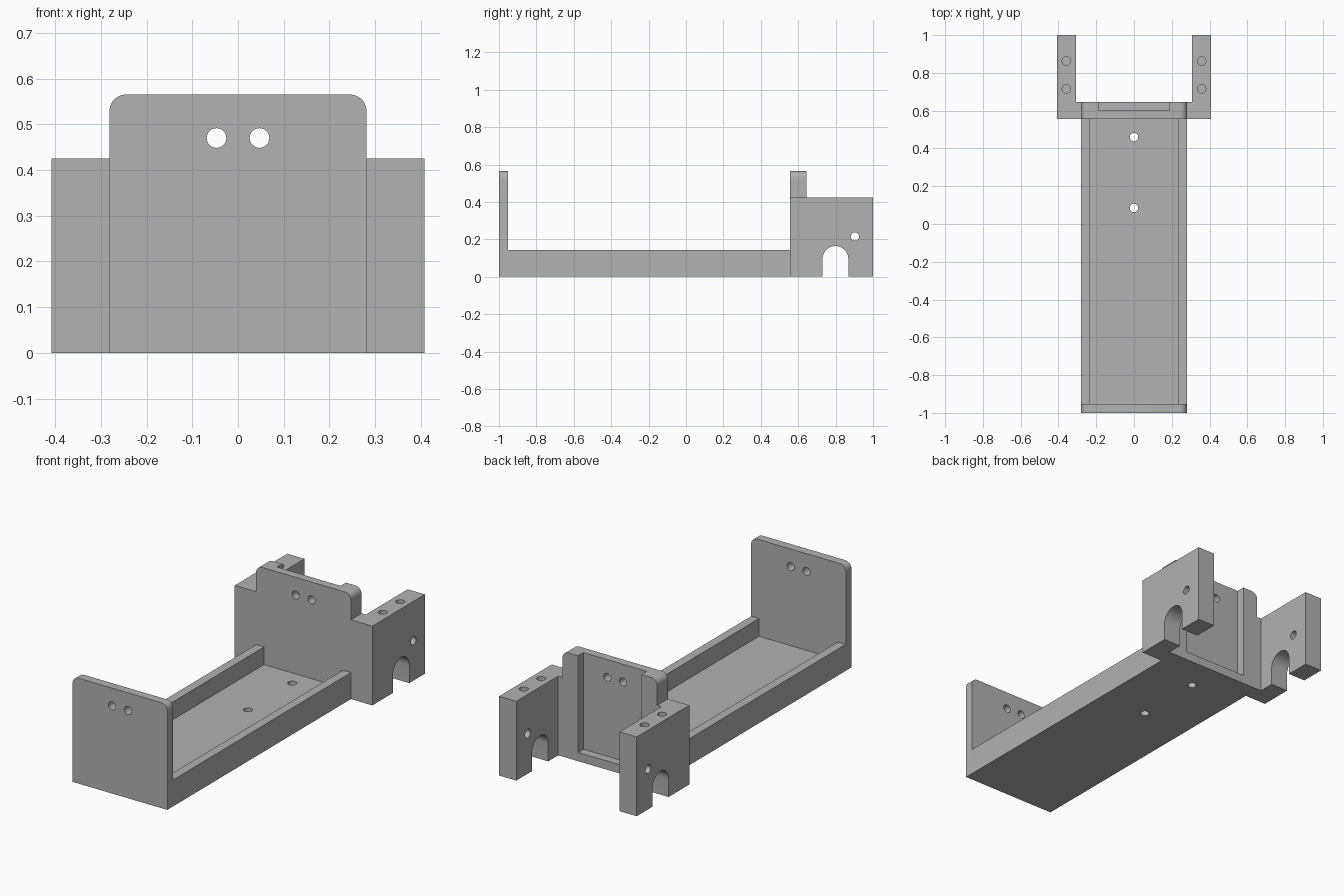
import bpy, bmesh
from math import sin, cos, pi, radians
from mathutils import Vector

cube = bpy.data.objects.get("Cube")
if cube:
    bpy.data.objects.remove(cube)

grey = bpy.data.materials.new("plain_grey")
grey.use_nodes = True
colour = (0.445, 0.445, 0.445, 1)
grey.diffuse_color = colour
grey.node_tree.nodes["Principled BSDF"].inputs["Base Color"].default_value = colour

# Shared sizes
HALF, THICK, TOP, SHOULDER = 0.281, 0.047, 0.565, 0.425
REAR, REAR_BACK = 0.555, 0.645
HOLE = 0.0225
SIDES = 32


def prism(name, profile, axis, lo, hi):
    """Extrude a flat profile along an axis; the profile uses the other two axes in order."""
    bm = bmesh.new()

    def place(u, v, w):
        p = [u, v]
        p.insert("xyz".index(axis), w)
        return Vector(p)

    face = bm.faces.new([bm.verts.new(place(u, v, lo)) for u, v in profile])
    new = bmesh.ops.extrude_face_region(bm, geom=[face])["geom"]
    shift = place(0, 0, hi - lo)
    bmesh.ops.translate(bm, vec=shift, verts=[g for g in new if isinstance(g, bmesh.types.BMVert)])
    bmesh.ops.recalc_face_normals(bm, faces=bm.faces)
    mesh = bpy.data.meshes.new(name)
    bm.to_mesh(mesh)
    bm.free()
    mesh.materials.append(grey)
    obj = bpy.data.objects.new(name, mesh)
    bpy.context.collection.objects.link(obj)
    return obj


def arc(cu, cv, r, start, end, steps):
    return [(cu + r * cos(radians(start + (end - start) * i / steps)),
             cv + r * sin(radians(start + (end - start) * i / steps))) for i in range(steps + 1)]


def rect(u0, u1, v0, v1):
    return [(u0, v0), (u1, v0), (u1, v1), (u0, v1)]


def hole(cu, cv, axis, lo, hi, r=HOLE):
    return prism("hole_cutter", arc(cu, cv, r, 0, 360, SIDES)[:-1], axis, lo, hi)


def combine(obj, others, operation):
    """Apply boolean operations and remove the helper objects."""
    for other in others:
        mod = obj.modifiers.new("combine", "BOOLEAN")
        mod.operation, mod.solver, mod.object = operation, "EXACT", other
        bpy.context.view_layer.update()
        graph = bpy.context.evaluated_depsgraph_get()
        mesh = bpy.data.meshes.new_from_object(obj.evaluated_get(graph))
        obj.modifiers.clear()
        obj.data = mesh
        bpy.data.objects.remove(other)


def wire_holes(lo, hi):
    return [hole(s * 0.047, 0.47, "y", lo, hi, 0.0215) for s in (-1, 1)]


R = 0.036
rounded_top = arc(HALF - R, TOP - R, R, 0, 90, 10) + arc(R - HALF, TOP - R, R, 90, 180, 10)

# Front plate with rounded top corners and two holes
front_plate = prism("front_plate", [(-HALF, 0), (HALF, 0)] + rounded_top, "y", -1, THICK - 1)
combine(front_plate, wire_holes(-1.1, -0.9), "DIFFERENCE")

# Open channel tray with two screw holes in its floor
inner, wall = HALF - THICK, 0.142
tray = prism("tray", [(-HALF, 0), (HALF, 0), (HALF, wall), (inner, wall), (inner, THICK),
                      (-inner, THICK), (-inner, wall), (-HALF, wall)], "y", THICK - 1, REAR)
combine(tray, [hole(0, y, "z", -0.1, 0.1) for y in (0.085, 0.46)], "DIFFERENCE")

# Rear bracket: shouldered plate joined to two arms with arched slots
OUTER, ARM_IN = 0.408, 0.306
rear_bracket = prism("rear_bracket", [(-OUTER, 0), (OUTER, 0), (OUTER, SHOULDER), (HALF, SHOULDER)]
                     + rounded_top + [(-HALF, SHOULDER), (-OUTER, SHOULDER)], "y", REAR, REAR_BACK)
arch = arc(0.799, 0.095, 0.069, 180, 0, 20)
arm_side = [(REAR, 0), (0.73, 0)] + arch + [(0.868, 0), (1, 0), (1, SHOULDER), (REAR, SHOULDER)]
combine(rear_bracket, [prism("arm", arm_side, "x", *sorted((s * ARM_IN, s * OUTER)))
                       for s in (-1, 1)], "UNION")

# Rear recess, wire holes, cross pin hole and blind screw holes
cuts = [prism("recess_cutter", rect(-0.188, 0.188, THICK, 0.7), "y", 0.6, 0.7)]
cuts += wire_holes(0.5, 0.7)
cuts += [hole(0.903, 0.215, "x", -0.5, 0.5)]
cuts += [hole(s * 0.358, y, "z", 0.26, 0.5) for s in (-1, 1) for y in (0.715, 0.863)]
combine(rear_bracket, cuts, "DIFFERENCE")

# Smooth the curved faces, keep the edges sharp
for obj in (front_plate, tray, rear_bracket):
    bpy.ops.object.select_all(action="DESELECT")
    obj.select_set(True)
    bpy.context.view_layer.objects.active = obj
    bpy.ops.object.shade_smooth_by_angle(angle=radians(30))
